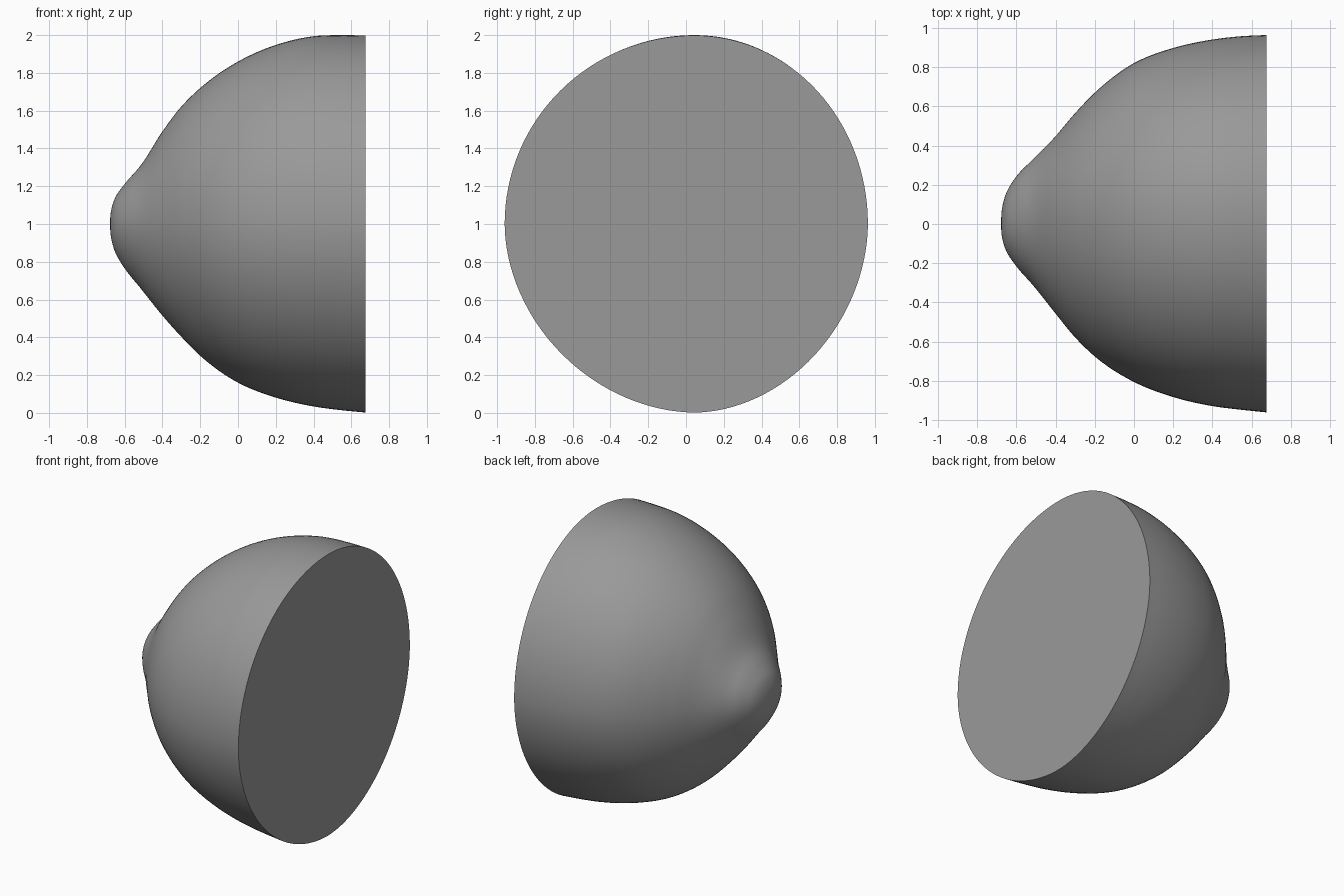
import bpy, bmesh, math

if "Cube" in bpy.data.objects:
    bpy.data.objects.remove(bpy.data.objects["Cube"])

# Stations along x: (x, height above axis, depth below axis, reach to +y, reach to -y)
STATIONS = [
    (-0.677, 0.00, 0.00, 0.00, 0.00),
    (-0.673, 0.065, 0.065, 0.075, 0.065),
    (-0.650, 0.14, 0.15, 0.16, 0.14),
    (-0.600, 0.212, 0.235, 0.242, 0.215),
    (-0.520, 0.304, 0.335, 0.325, 0.306),
    (-0.400, 0.49, 0.485, 0.447, 0.456),
    (-0.300, 0.622, 0.597, 0.565, 0.578),
    (-0.200, 0.720, 0.698, 0.669, 0.675),
    (0.000, 0.86, 0.84, 0.82, 0.805),
    (0.200, 0.948, 0.919, 0.897, 0.882),
    (0.400, 0.994, 0.966, 0.940, 0.928),
    (0.550, 1.00, 0.986, 0.957, 0.947),
    (0.675, 0.998, 0.998, 0.963, 0.960),
]
SIDES, STEPS = 128, 6

# Chord-length parameter keeps the curve even across unequal spacing
CHORD = [0.0]
for p, q in zip(STATIONS, STATIONS[1:]):
    CHORD.append(CHORD[-1] + math.hypot(q[0] - p[0], q[1] - p[1]))


def slope(i, k):
    if i in (0, len(STATIONS) - 1):
        a, b = (0, 1) if i == 0 else (i - 1, i)
        if i == 0 and k == 0:
            return 0.0
        return (STATIONS[b][k] - STATIONS[a][k]) / (CHORD[b] - CHORD[a])
    h0, h1 = CHORD[i] - CHORD[i-1], CHORD[i+1] - CHORD[i]
    d0 = (STATIONS[i][k] - STATIONS[i-1][k]) / h0
    d1 = (STATIONS[i+1][k] - STATIONS[i][k]) / h1
    return (d0 * h1 + d1 * h0) / (h0 + h1)


def sample(i, t):
    h = CHORD[i+1] - CHORD[i]
    return [(2*t**3 - 3*t*t + 1) * STATIONS[i][k] + (t**3 - 2*t*t + t) * h * slope(i, k)
            + (3*t*t - 2*t**3) * STATIONS[i+1][k] + (t**3 - t*t) * h * slope(i + 1, k)
            for k in range(5)]


def section(bm, x, up, down, left, right):
    # Four rounded quadrants meeting at a slightly off-centre crest
    crest = 0.045 * up
    ring = []
    for k in range(SIDES):
        a = 2 * math.pi * k / SIDES
        c, s = math.cos(a), math.sin(a)
        e = 1.0 if s > 0 else 2 / 1.9
        w = left - crest if c > 0 else right + crest
        h = up if s > 0 else down
        y = crest + math.copysign(abs(c) ** e, c) * w
        z = 1 + math.copysign(abs(s) ** e, s) * h
        ring.append(bm.verts.new((x, y, z)))
    return ring


# Domed shell
bm = bmesh.new()
rows = [sample(i, s / STEPS) for i in range(len(STATIONS) - 1) for s in range(STEPS)]
rows.append(STATIONS[-1])
tip = bm.verts.new((rows[0][0], 0, 1))
rings = [section(bm, *r) for r in rows[1:]]
for k in range(SIDES):
    j = (k + 1) % SIDES
    bm.faces.new((tip, rings[0][k], rings[0][j]))
    for a, b in zip(rings, rings[1:]):
        bm.faces.new((a[k], b[k], b[j], a[j]))
# Flat end
bm.faces.new(rings[-1])
bmesh.ops.recalc_face_normals(bm, faces=bm.faces)

mesh = bpy.data.meshes.new("dome_body")
bm.to_mesh(mesh)
bm.free()
body = bpy.data.objects.new("dome_body", mesh)
bpy.context.collection.objects.link(body)

# Dark grey finish
grey = bpy.data.materials.new("dark_grey")
grey.diffuse_color = (0.32, 0.32, 0.32, 1)
grey.use_nodes = True
grey.node_tree.nodes["Principled BSDF"].inputs["Base Color"].default_value = grey.diffuse_color
mesh.materials.append(grey)

bpy.context.view_layer.objects.active = body
body.select_set(True)
bpy.ops.object.shade_smooth_by_angle(angle=math.radians(40))
